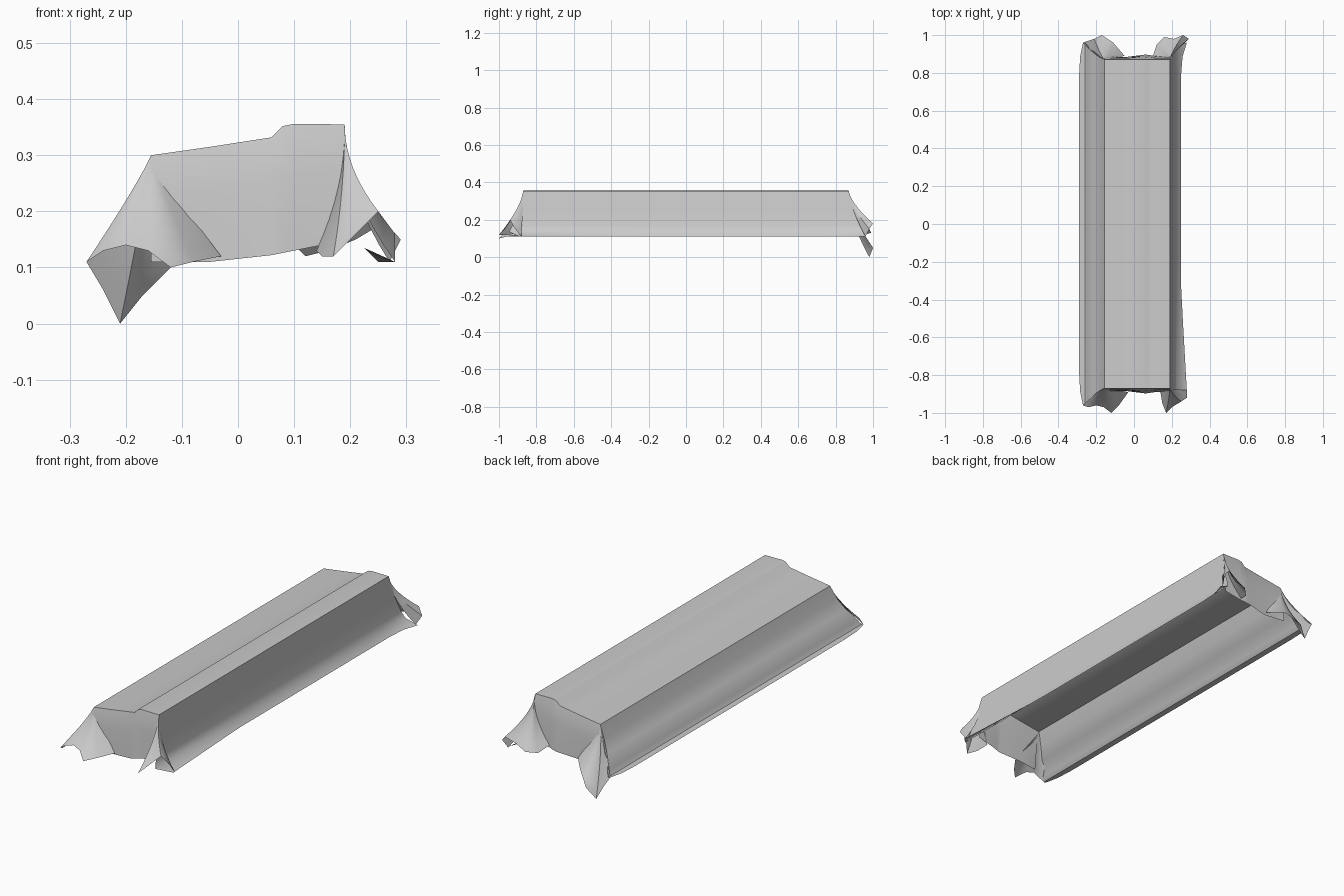
import bpy, bmesh, math
from mathutils import Vector

cube = bpy.data.objects.get("Cube")
if cube:
    bpy.data.objects.remove(cube, do_unlink=True)

cloth = bpy.data.materials.new("grey cloth")
cloth.use_nodes = True
grey = (0.6, 0.6, 0.6, 1)
cloth.diffuse_color = grey
cloth.node_tree.nodes["Principled BSDF"].inputs["Base Color"].default_value = grey

END = 0.87      # half length of the flat top
HEM = 0.11      # height of the hanging hem
SPREAD = 0.09   # how far the hem flares past the top at each end
core = Vector((0, 0, 0.2))


def sheet(name, rows):
    """Loft a single-layer cloth sheet through rows of equally many points."""
    bm = bmesh.new()
    grid = [[bm.verts.new(point) for point in row] for row in rows]
    for upper, lower in zip(grid, grid[1:]):
        for i in range(len(upper) - 1):
            bm.faces.new((upper[i], upper[i + 1], lower[i + 1], lower[i]))
    bmesh.ops.remove_doubles(bm, verts=bm.verts, dist=0.001)
    bmesh.ops.recalc_face_normals(bm, faces=bm.faces)
    # Turn the sheet so that its outside faces away from the middle
    outward = sum(face.normal.dot(face.calc_center_median() - core) for face in bm.faces)
    if outward < 0:
        bmesh.ops.reverse_faces(bm, faces=bm.faces)
    mesh = bpy.data.meshes.new(name)
    bm.to_mesh(mesh)
    bm.free()
    mesh.materials.append(cloth)
    obj = bpy.data.objects.new(name, mesh)
    bpy.context.collection.objects.link(obj)
    bpy.ops.object.select_all(action='DESELECT')
    obj.select_set(True)
    bpy.context.view_layer.objects.active = obj
    bpy.ops.object.shade_smooth_by_angle(angle=math.radians(50))


# Cross-section of the drape: right wall, stepped top, left wall
right_wall = [(-.29, HEM), (-.26, HEM), (-.245, .13), (-.235, .165), (-.21, .185), (-.18, .24)]
top = [(-.155, .3), (-.05, .315), (.06, .332), (.08, .352), (.1, .356), (.19, .355)]
left_wall = [(.205, .25), (.215, .17), (.225, .135), (.25, HEM)]


def section_row(t):
    """The cross-section at t, from -1 at the front to 1 at the back."""
    def wall(points, height):
        return [Vector((x, t * (END + SPREAD * ((height - z) / (height - HEM)) ** 1.5), z))
                for x, z in points]
    right, left = wall(right_wall, .3), wall(left_wall, .355)
    # The right hem rounds in at both ends; the left hem flares out
    tip = max(0, (abs(t) - .9) * 10)
    right[0].x += .02 * tip
    left[-1].x += .03 * (max(0, -t - .4) / .6 if t < 0 else tip)
    if t < 0:
        left[-1].y -= .07 * t
    return right + [(x, t * END, z) for x, z in top] + left


stations = [math.sin(math.pi * k / 16) for k in range(-8, 9)]
sheet("draped_cover", [section_row(t) for t in stations])


def end_panel(name, side):
    """The end wall, hanging from the top edge with slight waves."""
    rows = []
    for k in range(6):
        f = k / 5
        rows.append([(x, side * (END + .02 * math.sqrt(f) + .007 * f * math.sin(30 * x)),
                      z + (HEM + .2 * max(0, x) - z) * f) for x, z in top])
    sheet(name, rows)


def corner_fold(name, side, apex, flare, feet):
    """Fan of ribs from a top corner down to a gathered hem; flare delays the spread in x."""
    start = Vector((apex[0], side * END, apex[1]))
    ribs = []
    for x, y, z in feet:
        drop = Vector((x, side * y, z)) - start
        ribs.append([start + Vector((drop.x * f ** flare, drop.y * f ** 1.5, drop.z * f))
                     for f in (k / 8 for k in range(9))])
    sheet(name, ribs)


end_panel("front_end_panel", -1)
end_panel("back_end_panel", 1)

right_corner, left_corner = top[0], top[-1]
corner_fold("front_right_fold", -1, right_corner, 1.1, [
    (-.27, .96, HEM), (-.24, .97, .13), (-.2, .96, .14), (-.16, .97, .13),
    (-.12, 1, .1), (-.08, .96, HEM), (-.03, .89, .12)])
corner_fold("front_left_fold", -1, left_corner, 2, [
    (.28, .88, HEM), (.28, .92, .16), (.25, .94, .2),
    (.2, .97, .15), (.17, 1, .12), (.15, .95, .12), (.14, .89, .13)])
corner_fold("back_right_fold", 1, right_corner, 1.1, [
    (-.27, .96, HEM), (-.24, .97, .06), (-.21, .98, 0), (-.17, 1, .05),
    (-.11, .96, HEM), (-.05, .89, .12)])
corner_fold("back_left_fold", 1, left_corner, 2, [
    (.27, .96, HEM), (.29, .98, .15), (.26, 1, .18), (.21, .98, .15),
    (.16, .99, .13), (.12, .95, .12), (.1, .89, .14)])
